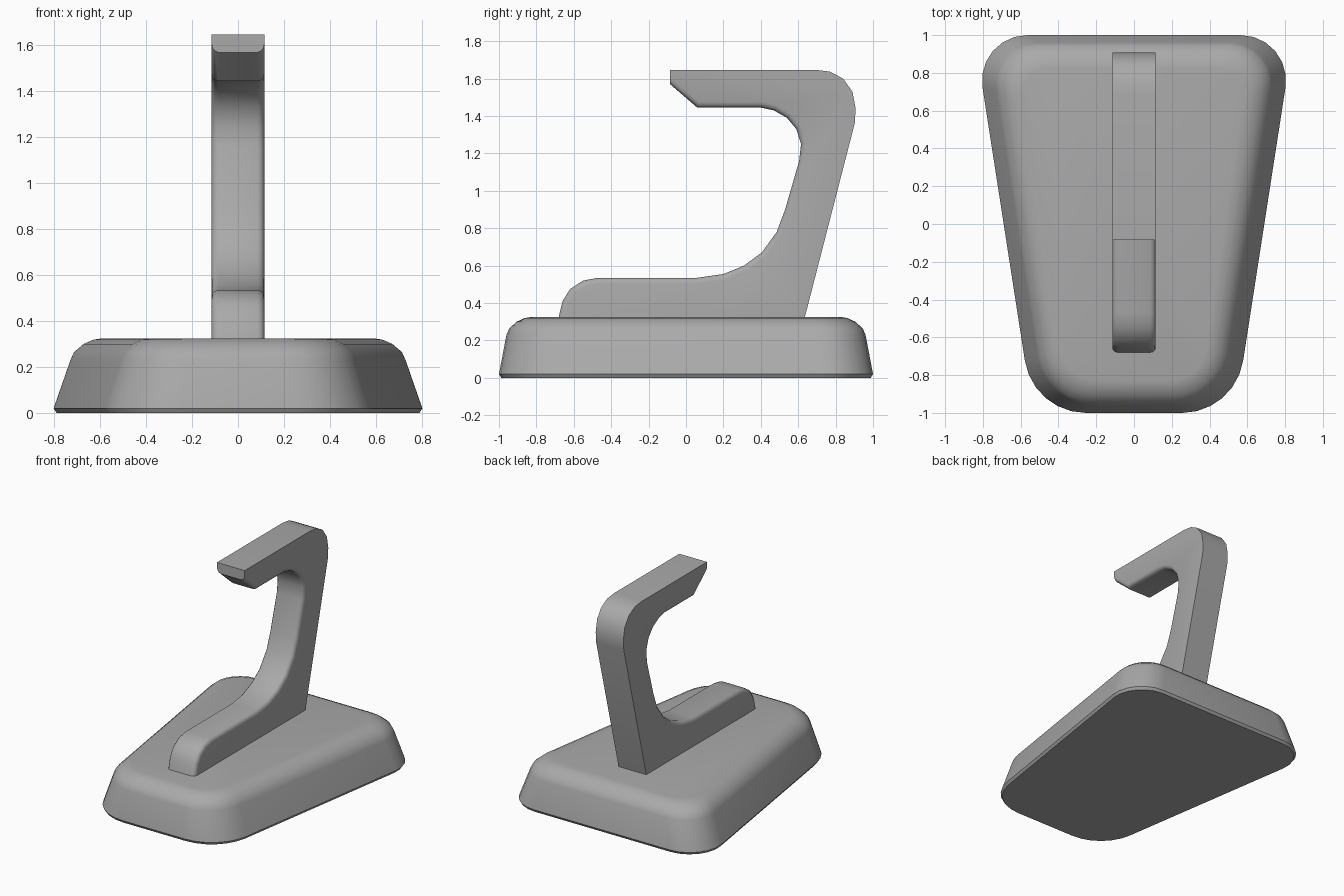
import bpy, bmesh, math
from mathutils import Vector

cube = bpy.data.objects.get("Cube")
if cube:
    bpy.data.objects.remove(cube)

grey = bpy.data.materials.new("Plain grey")
grey.use_nodes = True
grey.diffuse_color = (0.4, 0.4, 0.4, 1)
grey.node_tree.nodes["Principled BSDF"].inputs["Base Color"].default_value = (0.4, 0.4, 0.4, 1)


def finish(bm, name, angle):
    """Turn a bmesh into a smooth-shaded object with sharp edges kept."""
    bmesh.ops.recalc_face_normals(bm, faces=bm.faces)
    mesh = bpy.data.meshes.new(name)
    bm.to_mesh(mesh)
    bm.free()
    mesh.materials.append(grey)
    obj = bpy.data.objects.new(name, mesh)
    bpy.context.collection.objects.link(obj)
    bpy.ops.object.select_all(action="DESELECT")
    obj.select_set(True)
    bpy.context.view_layer.objects.active = obj
    bpy.ops.object.shade_smooth_by_angle(angle=math.radians(angle))
    return obj


def fillet(corners, cut, steps=6):
    """Round every corner of a convex polygon, starting cut away from it."""
    points = []
    for i, c in enumerate(corners):
        before, after = corners[i - 1], corners[(i + 1) % len(corners)]
        a = c + (before - c).normalized() * cut
        b = c + (after - c).normalized() * cut
        n = (c - a).normalized()
        half = (b - c).angle(a - c) / 2
        radius = cut * math.tan(half)
        centre = c + ((a - c).normalized() + (b - c).normalized()).normalized() * cut / math.cos(half)
        side = (a - centre).normalized()
        sweep = math.pi - 2 * half
        for k in range(steps + 1):
            t = sweep * k / steps
            points.append(centre + radius * (side * math.cos(t) + n * math.sin(t)))
    return points


# Weighted base: stacked rounded trapezoids (height, side inset, end inset, corner cut)
base_rings = [(0, 0.012, 0.012, 0.27), (0.02, 0, 0, 0.28), (0.23, 0.07, 0.04, 0.26),
              (0.265, 0.085, 0.055, 0.25), (0.3, 0.125, 0.095, 0.22),
              (0.319, 0.165, 0.135, 0.2), (0.325, 0.205, 0.17, 0.17)]
bm = bmesh.new()
loops = []
for z, side, end, cut in base_rings:
    y = 1 - end
    back, front = 0.69 + 0.155 * y - side, 0.69 - 0.155 * y - side
    corners = [Vector((back, y, z)), Vector((-back, y, z)),
               Vector((-front, -y, z)), Vector((front, -y, z))]
    loops.append([bm.verts.new(p) for p in fillet(corners, cut)])
for low, high in zip(loops, loops[1:]):
    for i in range(len(low)):
        bm.faces.new((low[i - 1], low[i], high[i], high[i - 1]))
bm.faces.new(loops[0])
bm.faces.new(loops[-1])
finish(bm, "base", 32)

# Hooked arm: side profile (y, z), inner contour from the tip down to the toe
inner = [(-0.085, 1.57), (0.06, 1.445), (0.4, 1.445), (0.47, 1.43), (0.54, 1.39),
         (0.59, 1.33), (0.615, 1.25), (0.605, 1.16), (0.53, 0.9), (0.485, 0.78),
         (0.405, 0.67), (0.31, 0.6), (0.2, 0.555), (0.06, 0.535), (-0.47, 0.535),
         (-0.55, 0.52), (-0.62, 0.475), (-0.66, 0.41), (-0.683, 0.315)]
outer = [(0.633, 0.315), (0.902, 1.36), (0.907, 1.44), (0.89, 1.53), (0.84, 1.6),
         (0.77, 1.637), (0.69, 1.647), (-0.085, 1.647)]
profile = inner + outer
half_width = 0.115
bm = bmesh.new()
left, right = ([bm.verts.new((x, y, z)) for y, z in profile] for x in (half_width, -half_width))
bm.faces.new(left)
bm.faces.new(right)
for i in range(len(profile)):
    bm.faces.new((left[i - 1], left[i], right[i], right[i - 1]))
bmesh.ops.recalc_face_normals(bm, faces=bm.faces)

# Soften only the edges along the inner contour
soft = [bm.edges.get((row[i], row[i + 1])) for row in (left, right) for i in range(len(inner) - 1)]
bmesh.ops.bevel(bm, geom=soft, offset=0.03, segments=3, profile=0.5, affect="EDGES")
finish(bm, "hook_arm", 32)
